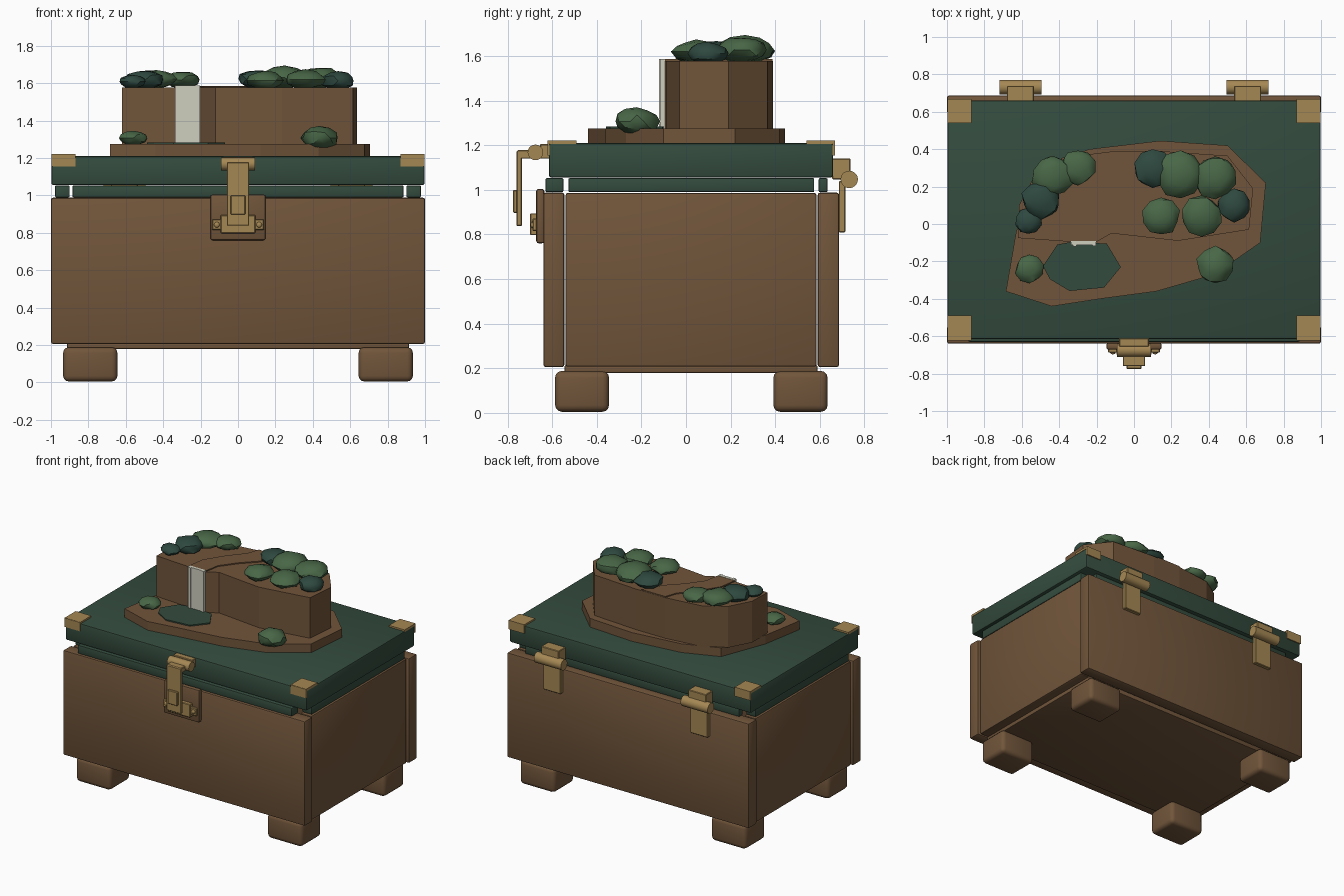
import bpy, bmesh, math, random
from mathutils import Vector

if "Cube" in bpy.data.objects:
    bpy.data.objects.remove(bpy.data.objects["Cube"])

random.seed(4)


def material(name, rgb):
    m = bpy.data.materials.new(name)
    m.diffuse_color = (*rgb, 1)
    m.use_nodes = True
    m.node_tree.nodes["Principled BSDF"].inputs["Base Color"].default_value = m.diffuse_color
    return m


BROWN = material("wood brown", (0.165, 0.091, 0.043))
GREEN = material("lid green", (0.034, 0.071, 0.048))
BRASS = material("brass", (0.376, 0.245, 0.088))
LEAF = material("leaf green", (0.065, 0.135, 0.062))
DARK_LEAF = material("dark leaf green", (0.027, 0.066, 0.050))
WHITE = material("water white", (0.62, 0.62, 0.52))


def finish(name, bm, mat, smooth=True):
    mesh = bpy.data.meshes.new(name)
    bmesh.ops.recalc_face_normals(bm, faces=bm.faces)
    bm.to_mesh(mesh)
    bm.free()
    mesh.materials.append(mat)
    ob = bpy.data.objects.new(name, mesh)
    bpy.context.collection.objects.link(ob)
    if smooth:
        bpy.ops.object.select_all(action='DESELECT')
        ob.select_set(True)
        bpy.context.view_layer.objects.active = ob
        bpy.ops.object.shade_smooth_by_angle(angle=math.radians(35))
    return ob


def box(name, mat, x, y, z, bevel=0.0, segments=2):
    """Box from (min, max) ranges, with rounded edges."""
    bm = bmesh.new()
    bmesh.ops.create_cube(bm, size=1)
    for v in bm.verts:
        v.co = Vector([(r[0] + r[1]) / 2 + c * (r[1] - r[0]) for r, c in zip((x, y, z), v.co)])
    if bevel:
        bmesh.ops.bevel(bm, geom=bm.edges[:], offset=bevel, segments=segments,
                        profile=0.5, affect='EDGES')
    return finish(name, bm, mat)


def barrel(name, mat, x, y, z, r):
    """Cylinder lying along x."""
    bm = bmesh.new()
    bmesh.ops.create_cone(bm, cap_ends=True, segments=20, radius1=r, radius2=r, depth=x[1] - x[0])
    for v in bm.verts:
        v.co = Vector(((x[0] + x[1]) / 2 + v.co.z, y + v.co.x, z + v.co.y))
    return finish(name, bm, mat)


def slab(name, mat, outline, z):
    """Vertical extrusion of a ground outline."""
    bm = bmesh.new()
    face = bm.faces.new([bm.verts.new((px, py, z[0])) for px, py in outline])
    top = bmesh.ops.extrude_face_region(bm, geom=[face])
    for v in top["geom"]:
        if isinstance(v, bmesh.types.BMVert):
            v.co.z = z[1]
    return finish(name, bm, mat, smooth=False)


def bush(name, mat, x, y, z, r, h):
    bm = bmesh.new()
    bmesh.ops.create_icosphere(bm, subdivisions=2, radius=1)
    for v in bm.verts:
        k = random.uniform(0.9, 1.06)
        v.co = Vector((x + v.co.x * r * k, y + v.co.y * r * k, z + v.co.z * h * k))
    return finish(name, bm, mat)


def span(a, b, s):
    """Range mirrored across zero when s is -1."""
    return (min(a * s, b * s), max(a * s, b * s))


# Chest: front, back, sides and floor
box("front_panel", BROWN, (-1, 1), (-0.64, -0.545), (0.205, 0.988), 0.012)
box("back_panel", BROWN, (-1, 1), (0.59, 0.687), (0.205, 0.988), 0.012)
box("floor_panel", BROWN, (-0.915, 0.915), (-0.545, 0.59), (0.178, 0.215), 0.008)
for s in (-1, 1):
    box("side_panel", BROWN, span(0.89, 0.985, s), (-0.54, 0.585), (0.207, 0.986), 0.01)
    for y in ((-0.587, -0.345), (0.392, 0.635)):
        box("foot", BROWN, span(0.645, 0.935, s), y, (0.005, 0.188), 0.03, 3)

# Lid with a ring of rails beneath
box("lid", GREEN, (-0.998, 0.998), (-0.615, 0.66), (1.055, 1.21), 0.012)
box("front_rail", GREEN, (-0.885, 0.885), (-0.63, -0.55), (0.99, 1.053), 0.006)
box("back_rail", GREEN, (-0.885, 0.885), (0.595, 0.635), (0.99, 1.053), 0.006)
for s in (-1, 1):
    box("side_rail", GREEN, span(0.9, 0.978, s), (-0.527, 0.575), (0.99, 1.053), 0.006)

# Brass corner plates with a folded lip on front and back
for s in (-1, 1):
    for y, lip in (((-0.62, -0.49), (-0.622, -0.612)), ((0.54, 0.668), (0.657, 0.668))):
        box("corner_plate", BRASS, span(0.87, 0.998, s), y, (1.205, 1.222))
        box("corner_lip", BRASS, span(0.87, 0.998, s), lip, (1.155, 1.22))

# Hinges
for s in (-1, 1):
    barrel("hinge_barrel", BRASS, span(0.495, 0.718, s), 0.732, 1.047, 0.039)
    box("hinge_upper_leaf", BRASS, span(0.535, 0.68, s), (0.655, 0.738), (1.047, 1.14), 0.004, 1)
    box("hinge_lower_leaf", BRASS, span(0.535, 0.68, s), (0.685, 0.715), (0.81, 1.04), 0.004, 1)

# Front latch
box("latch_backplate", BROWN, (-0.148, 0.148), (-0.672, -0.635), (0.76, 1.005), 0.012)
box("latch_catch_wide", BRASS, (-0.138, 0.138), (-0.688, -0.668), (0.815, 0.872), 0.004, 1)
box("latch_catch", BRASS, (-0.093, 0.093), (-0.7, -0.668), (0.797, 0.895), 0.004, 1)
for s in (-1, 1):
    bm = bmesh.new()
    bmesh.ops.create_uvsphere(bm, u_segments=12, v_segments=8, radius=0.015)
    for v in bm.verts:
        v.co = Vector((s * 0.113 + v.co.x, -0.688 + v.co.y * 0.6, 0.843 + v.co.z))
    finish("latch_rivet", bm, BRASS)
barrel("latch_barrel", BRASS, (-0.09, 0.09), -0.675, 1.168, 0.035)
box("latch_mount", BRASS, (-0.08, 0.08), (-0.655, -0.61), (1.14, 1.205), 0.004, 1)
box("hasp_arm", BRASS, (-0.06, 0.06), (-0.757, -0.675), (1.14, 1.178), 0.004, 1)
box("hasp_strap", BRASS, (-0.06, 0.06), (-0.76, -0.735), (0.838, 1.176), 0.004, 1)
box("hasp_boss", BRASS, (-0.04, 0.04), (-0.775, -0.755), (0.897, 1.0), 0.004, 1)

# Island base and plateau
slab("island_base", BROWN, [(-0.685, -0.36), (-0.44, -0.44), (-0.18, -0.4), (0.12, -0.36),
     (0.43, -0.27), (0.675, -0.1), (0.705, 0.22), (0.5, 0.42), (0.14, 0.445),
     (-0.24, 0.4), (-0.5, 0.3), (-0.63, -0.04)], (1.2, 1.275))
slab("plateau", BROWN, [(-0.62, -0.075), (-0.34, -0.095), (-0.2, -0.095), (-0.12, -0.05),
     (0.235, -0.09), (0.615, -0.03), (0.637, 0.19), (0.5, 0.365), (0.14, 0.39),
     (-0.1, 0.39), (-0.38, 0.355), (-0.53, 0.26), (-0.615, 0.1)], (1.27, 1.578))

# Stream bed, waterfall and pond
bed = [(-0.27, -0.095), (-0.25, 0.03), (-0.16, 0.16), (-0.06, 0.27), (0.01, 0.385)]
slab("stream_bed", BROWN, [(x - 0.07, y + 0.01 * i) for i, (x, y) in enumerate(bed[:4])]
     + [(-0.1, 0.388), (0.1, 0.388)]
     + [(x + 0.07, y - 0.01 * i) for i, (x, y) in reversed(list(enumerate(bed[:4])))], (1.57, 1.586))
for a, b, y in ((-0.338, -0.325, -0.112), (-0.325, -0.308, -0.12),
                (-0.308, -0.222, -0.112), (-0.222, -0.202, -0.117)):
    box("waterfall_strand", WHITE, (a, b), (y, -0.09), (1.275, 1.588))
slab("pond", GREEN, [(-0.41, -0.11), (-0.33, -0.095), (-0.145, -0.105), (-0.07, -0.23),
     (-0.16, -0.34), (-0.345, -0.358), (-0.45, -0.295), (-0.487, -0.225)], (1.275, 1.284))

# Bushes on the plateau and beside the pond: x, y, z, radius, half height
for m, x, y, z, r, h in [
        (LEAF, -0.3, 0.305, 1.618, 0.096, 0.045), (LEAF, -0.435, 0.255, 1.622, 0.113, 0.05),
        (DARK_LEAF, -0.495, 0.13, 1.618, 0.106, 0.054), (DARK_LEAF, -0.565, 0.015, 1.608, 0.07, 0.036),
        (DARK_LEAF, 0.1, 0.295, 1.622, 0.105, 0.05), (LEAF, 0.25, 0.265, 1.63, 0.13, 0.062),
        (LEAF, 0.435, 0.25, 1.628, 0.118, 0.058), (DARK_LEAF, 0.535, 0.1, 1.612, 0.09, 0.05),
        (LEAF, 0.145, 0.04, 1.615, 0.1, 0.05), (LEAF, 0.36, 0.045, 1.62, 0.108, 0.052),
        (LEAF, -0.56, -0.24, 1.306, 0.076, 0.04), (LEAF, 0.435, -0.22, 1.307, 0.102, 0.063)]:
    bush("bush", m, x, y, z, r, h)
